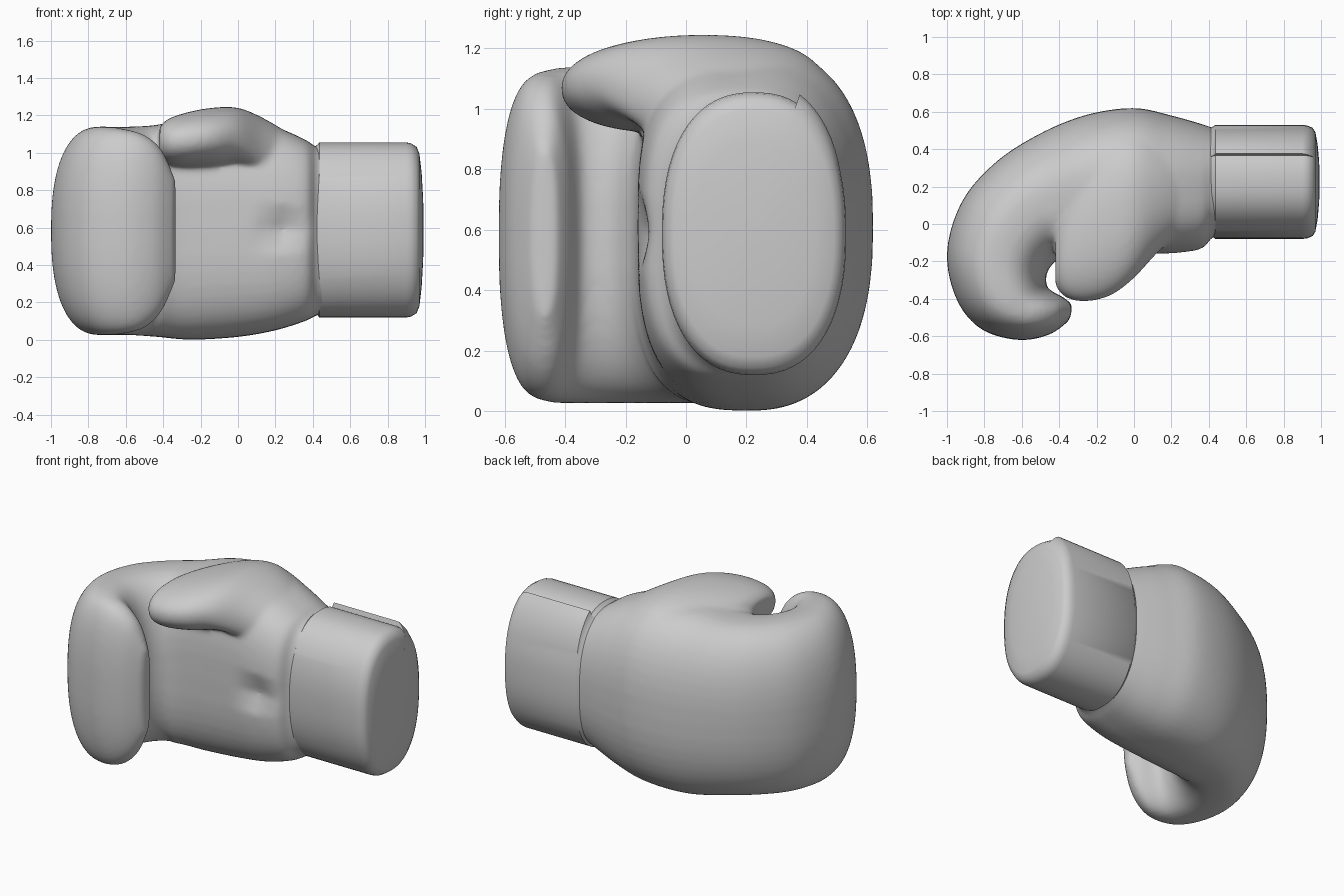
import bpy, bmesh, math

if "Cube" in bpy.data.objects:
    bpy.data.objects.remove(bpy.data.objects["Cube"])


def spline(rows, steps):
    """Catmull-Rom interpolation through rows of numbers."""
    out = []
    for i in range(len(rows) - 1):
        p0, p1 = rows[max(i - 1, 0)], rows[i]
        p2, p3 = rows[i + 1], rows[min(i + 2, len(rows) - 1)]
        for k in range(steps):
            t = k / steps
            out.append([0.5 * (2 * b + (c - a) * t + (2 * a - 5 * b + 4 * c - d) * t * t
                               + (3 * b - a - 3 * c + d) * t ** 3)
                        for a, b, c, d in zip(p0, p1, p2, p3)])
    out.append(list(rows[-1]))
    return out


def spow(v, n):
    return math.copysign(abs(v) ** (2 / n), v)


def loft(bm, rings):
    """Skin closed rings together and cap both ends."""
    vr = [[bm.verts.new(p) for p in r] for r in rings]
    n = len(vr[0])
    for a, b in zip(vr, vr[1:]):
        for j in range(n):
            bm.faces.new((a[j], a[(j + 1) % n], b[(j + 1) % n], b[j]))
    bm.faces.new(vr[0])
    bm.faces.new(vr[-1])


def section(row, n_out, n_in, groove=0.0, count=48):
    """Upright superellipse spanning an outer and an inner plan point."""
    ox, oy, ix, iy, z0, z1 = row
    pts = []
    for j in range(count):
        a = math.tau * j / count
        c, s = math.cos(a), math.sin(a)
        n = n_out if c >= 0 else n_in
        u, w = spow(c, n), spow(s, n)
        x = (ox + ix) / 2 + u * (ox - ix) / 2
        y = (oy + iy) / 2 + u * (oy - iy) / 2
        z = (z0 + z1) / 2 + w * (z1 - z0) / 2
        if c < 0:
            y += groove * math.exp(-((z - 0.60) / 0.05) ** 2)
        pts.append((x, y, z))
    return pts


def finish(bm, name):
    bmesh.ops.recalc_face_normals(bm, faces=bm.faces)
    me = bpy.data.meshes.new(name)
    bm.to_mesh(me)
    bm.free()
    ob = bpy.data.objects.new(name, me)
    bpy.context.collection.objects.link(ob)
    bpy.ops.object.select_all(action='DESELECT')
    bpy.context.view_layer.objects.active = ob
    ob.select_set(True)
    return ob


# Padded hand: outer x,y / inner x,y / bottom z / top z, wrist to fingertips
hand = [
    (0.50, 0.49, 0.50, -0.04, 0.16, 1.01),
    (0.42, 0.515, 0.42, -0.07, 0.13, 1.03),
    (0.36, 0.535, 0.36, -0.135, 0.10, 1.07),
    (0.20, 0.58, 0.20, -0.16, 0.05, 1.14),
    (0.00, 0.62, 0.00, -0.16, 0.015, 1.20),
    (-0.25, 0.585, -0.25, -0.16, 0.00, 1.19),
    (-0.50, 0.485, -0.36, -0.17, 0.015, 1.15),
    (-0.74, 0.33, -0.42, -0.20, 0.025, 1.14),
    (-0.92, 0.12, -0.455, -0.24, 0.025, 1.14),
    (-1.00, -0.15, -0.47, -0.28, 0.025, 1.14),
    (-0.95, -0.40, -0.47, -0.32, 0.025, 1.14),
    (-0.82, -0.56, -0.46, -0.345, 0.03, 1.13),
    (-0.62, -0.62, -0.42, -0.37, 0.06, 1.10),
    (-0.45, -0.59, -0.38, -0.39, 0.15, 1.02),
    (-0.34, -0.51, -0.33, -0.43, 0.31, 0.86),
]
# Thumb lying across the top of the palm, its root blending into the back
thumb = [
    (0.30, 0.36, 0.30, -0.02, 0.75, 1.085),
    (0.15, 0.44, 0.14, -0.14, 0.83, 1.18),
    (0.00, 0.46, 0.00, -0.29, 0.92, 1.24),
    (-0.15, 0.42, -0.13, -0.385, 0.92, 1.24),
    (-0.28, 0.28, -0.27, -0.415, 0.92, 1.215),
    (-0.38, 0.10, -0.37, -0.39, 0.94, 1.18),
    (-0.42, -0.04, -0.42, -0.33, 0.98, 1.14),
]
bm = bmesh.new()
rings = []
for r in spline(hand, 5):
    g = 0.05 * max(0.0, 1 - abs(r[2] - 0.24) / 0.17) if r[1] > 0.5 else 0.0
    pad = r[1] < 0.4
    rings.append(section(r, 2.4, 2.6 if pad else 3.0, g))
loft(bm, rings)
loft(bm, [section(r, 2.2, 2.2) for r in spline(thumb, 5)])
glove = finish(bm, "glove_hand_and_thumb")
rm = glove.modifiers.new("fuse", 'REMESH')
rm.mode = 'VOXEL'
rm.voxel_size = 0.014
rm.use_smooth_shade = True
sm = glove.modifiers.new("soften", 'SMOOTH')
sm.factor = 0.5
sm.iterations = 16
bpy.ops.object.shade_smooth()

# Cuff: rounded tube with a wrapped closing edge standing proud on top
bm = bmesh.new()
a0 = math.radians(66)
rings = []
for x, k, lip in [(0.40, 0.94, 0), (0.425, 0.975, 0.3), (0.435, 1, 1), (0.90, 1, 1), (0.925, 0.99, 0.7),
                  (0.955, 0.95, 0.1), (0.97, 0.87, 0), (0.982, 0.65, 0),
                  (0.99, 0.35, 0), (0.993, 0.06, 0)]:
    ring = []
    for j in range(65):
        t = j / 64
        a = a0 - math.tau * t
        m = k * (1 + 0.065 * lip * max(0.0, 1 - t * 8)) if j < 64 else k * 0.998
        ring.append((x, 0.225 + 0.305 * m * spow(math.cos(a), 2.35),
                     0.587 + 0.468 * m * spow(math.sin(a), 2.35)))
    rings.append(ring)
loft(bm, rings)
finish(bm, "wrist_cuff")
bpy.ops.object.shade_smooth_by_angle(angle=math.radians(40))
